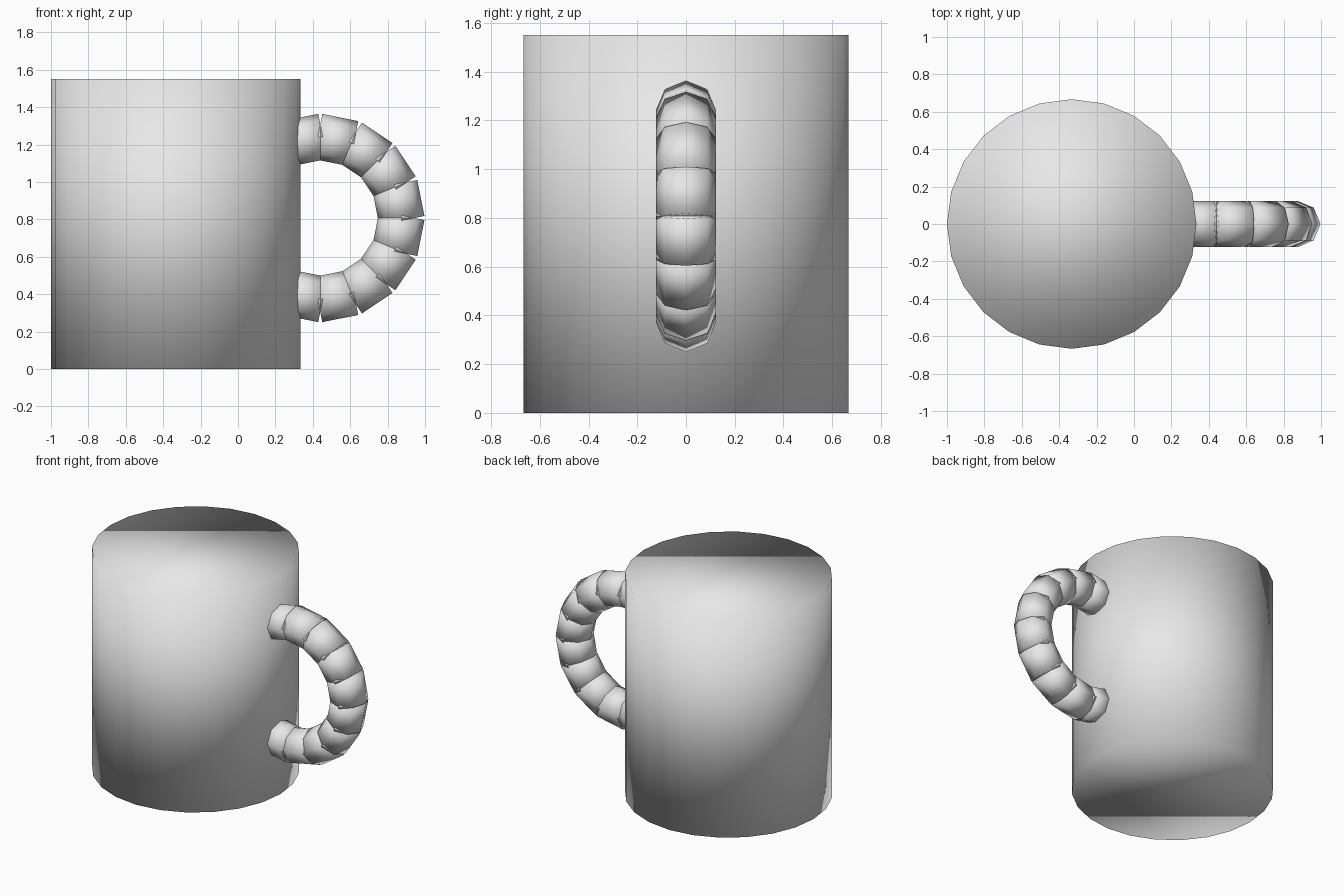
import bpy
from math import radians, cos, sin

# Remove the default cube
cube = bpy.data.objects.get("Cube")
if cube:
    bpy.data.objects.remove(cube, do_unlink=True)

# Single ceramic material
GREY = (0.8, 0.8, 0.8, 1.0)
ceramic = bpy.data.materials.new("light_grey")
ceramic.use_nodes = True
ceramic.diffuse_color = GREY
ceramic.node_tree.nodes["Principled BSDF"].inputs["Base Color"].default_value = GREY


def cylinder(name, sides, radius, depth, location, tilt=0.0):
    """Closed cylinder, smooth across every face including the caps."""
    bpy.ops.mesh.primitive_cylinder_add(
        vertices=sides, radius=radius, depth=depth,
        location=location, rotation=(0, tilt, 0))
    obj = bpy.context.object
    obj.name = name
    obj.data.materials.append(ceramic)
    for face in obj.data.polygons:
        face.use_smooth = True
    return obj


# Mug body
HEIGHT = 1.55
RADIUS = 0.667
cylinder("mug_body", 24, RADIUS, HEIGHT, (RADIUS - 1, 0, HEIGHT / 2))

# Handle: short straight segments set around an arc, overlapping on the inside
CENTRE_X, CENTRE_Z = 0.44, 0.807
ARC_RADIUS = 0.425
STEP = 22.5
SEGMENTS = 10
for i in range(SEGMENTS):
    angle = radians((i - (SEGMENTS - 1) / 2) * STEP)
    place = (CENTRE_X + ARC_RADIUS * cos(angle), 0,
             CENTRE_Z + ARC_RADIUS * sin(angle))
    cylinder(f"handle_segment_{i + 1}", 8, 0.123, 0.196, place, -angle)
